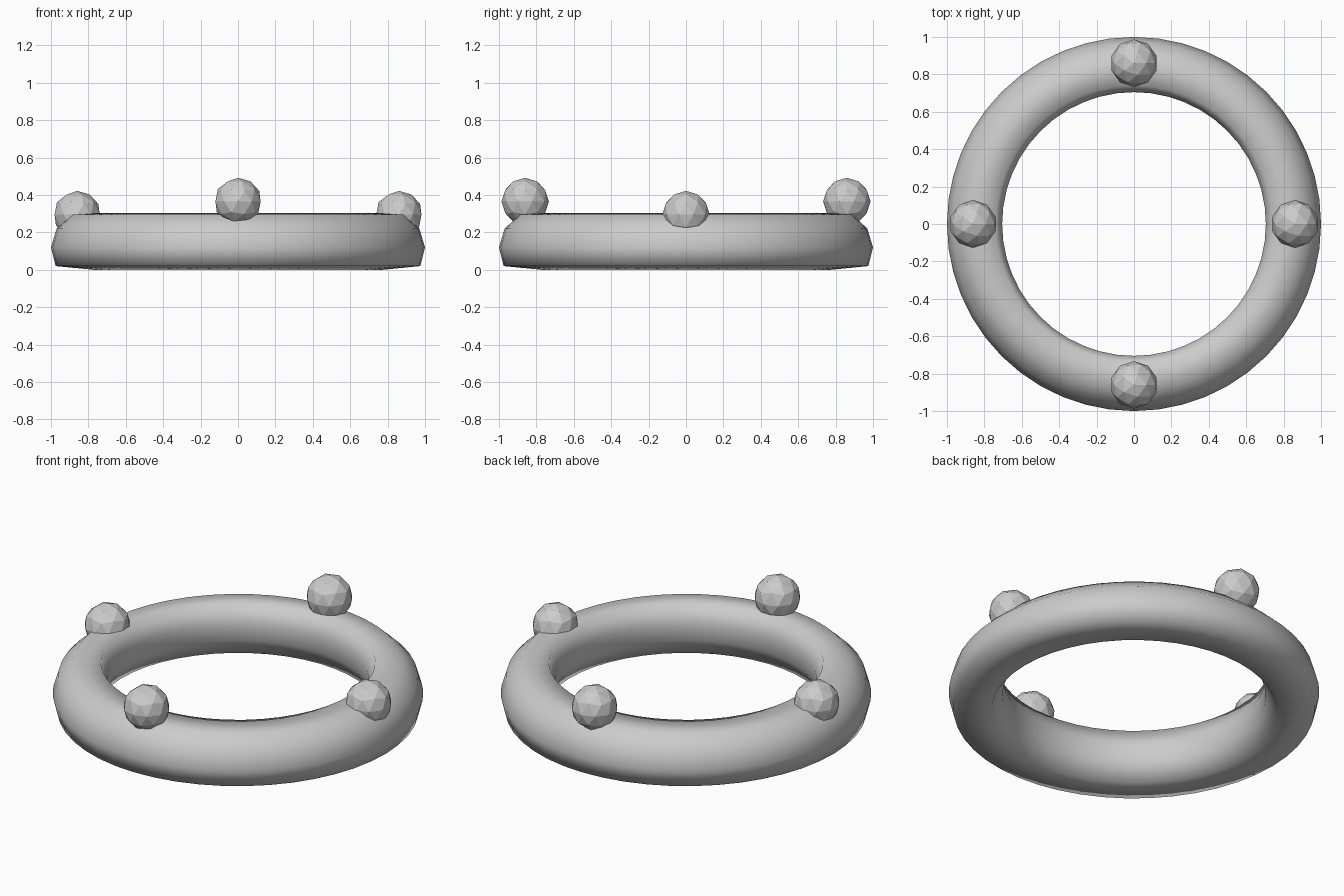
import bpy, bmesh
from math import pi
from mathutils import Vector

cube = bpy.data.objects.get("Cube")
if cube:
    bpy.data.objects.remove(cube, do_unlink=True)

# One plain grey for everything
grey = bpy.data.materials.new("light_grey")
grey.use_nodes = True
color = (0.6, 0.6, 0.6, 1)
grey.diffuse_color = color
grey.node_tree.nodes["Principled BSDF"].inputs["Base Color"].default_value = color


def add_object(name, bm, smooth, location=(0, 0, 0)):
    mesh = bpy.data.meshes.new(name)
    bmesh.ops.recalc_face_normals(bm, faces=bm.faces)
    for face in bm.faces:
        face.smooth = smooth
    bm.to_mesh(mesh)
    bm.free()
    mesh.materials.append(grey)
    obj = bpy.data.objects.new(name, mesh)
    obj.location = location
    bpy.context.collection.objects.link(obj)
    return obj


# Ring: slightly tilted rounded section (radius, height) spun around z
section = [(0.975, 0.02), (1.0, 0.12), (0.97, 0.22), (0.89, 0.295),
           (0.74, 0.305), (0.705, 0.2), (0.71, 0.1), (0.77, 0.0)]
bm = bmesh.new()
verts = [bm.verts.new((r, 0, z)) for r, z in section]
edges = [bm.edges.new((v, verts[i - 1])) for i, v in enumerate(verts)]
bmesh.ops.spin(bm, geom=verts + edges, cent=(0, 0, 0), axis=(0, 0, 1),
               angle=2 * pi, steps=48, use_merge=True)
bmesh.ops.remove_doubles(bm, verts=bm.verts, dist=0.0001)
add_object("ring", bm, True)

# Faceted balls: the front and back pair sits higher than the side pair
for name, direction, height in (("front_ball", (0, -1), 0.365), ("back_ball", (0, 1), 0.365),
                                ("left_ball", (1, 0), 0.295), ("right_ball", (-1, 0), 0.295)):
    bm = bmesh.new()
    bmesh.ops.create_icosphere(bm, subdivisions=2, radius=0.127)
    spot = Vector((*direction, 0)) * 0.86
    spot.z = height
    add_object(name, bm, False, spot)
